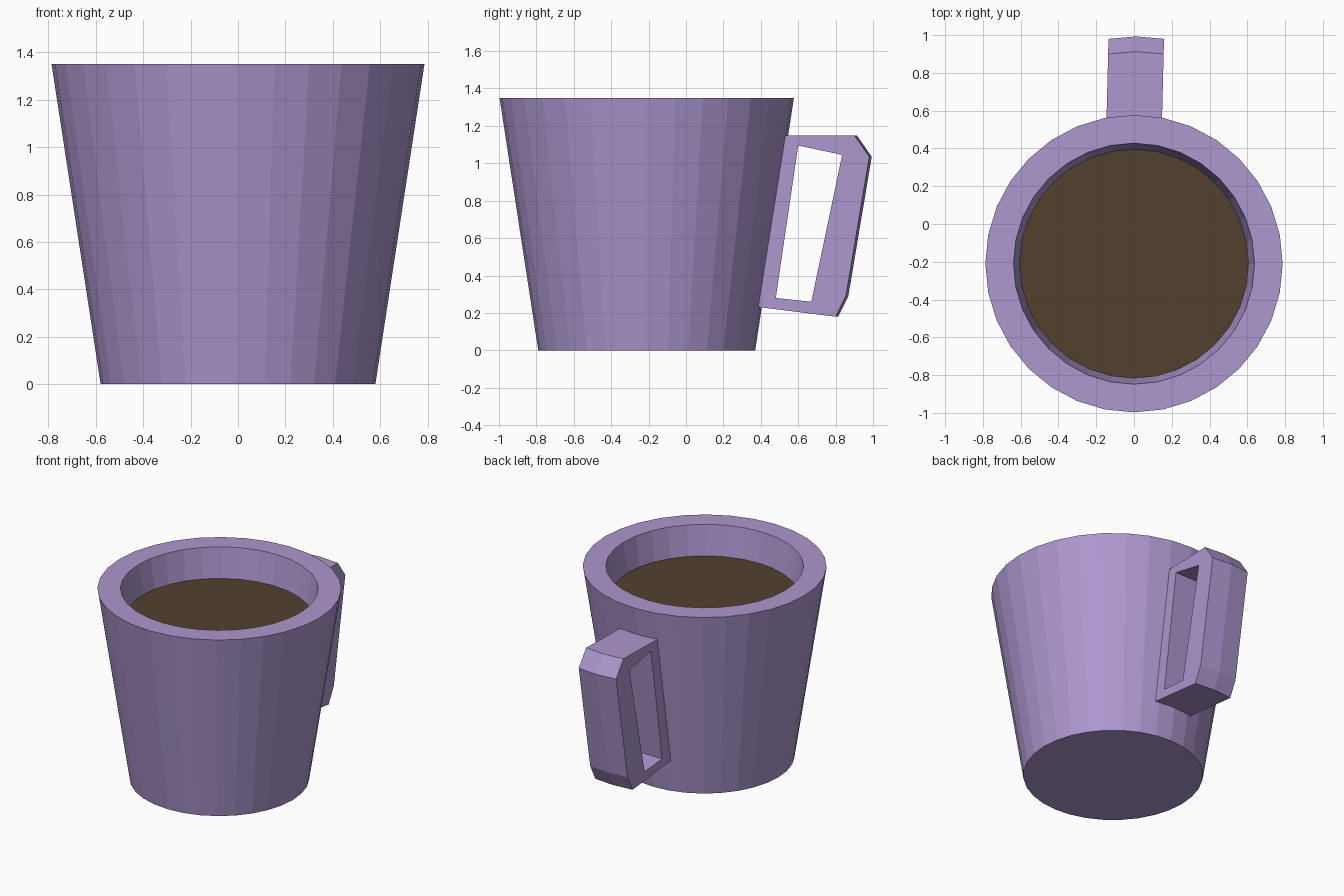
import bpy, bmesh
from math import sin, cos, pi

if "Cube" in bpy.data.objects:
    bpy.data.objects.remove(bpy.data.objects["Cube"])

CY = -0.21   # cup axis in y
N = 32       # cup sides


def material(name, rgb):
    m = bpy.data.materials.new(name)
    m.diffuse_color = (*rgb, 1)
    m.use_nodes = True
    m.node_tree.nodes["Principled BSDF"].inputs["Base Color"].default_value = m.diffuse_color
    return m


def finish(bm, name, mat):
    bmesh.ops.recalc_face_normals(bm, faces=bm.faces)
    me = bpy.data.meshes.new(name)
    bm.to_mesh(me)
    bm.free()
    me.materials.append(mat)
    ob = bpy.data.objects.new(name, me)
    bpy.context.collection.objects.link(ob)
    return ob


def lathe(name, profile, mat):
    """Revolve (radius, z) points about the cup axis and cap both ends."""
    bm = bmesh.new()
    rings = [[bm.verts.new((r * sin(2 * pi * i / N), CY + r * cos(2 * pi * i / N), z))
              for i in range(N)] for r, z in profile]
    for a, b in zip(rings, rings[1:]):
        for i in range(N):
            j = (i + 1) % N
            bm.faces.new((a[i], a[j], b[j], b[i]))
    bm.faces.new(rings[0])
    bm.faces.new(rings[-1])
    return finish(bm, name, mat)


purple = material("purple_glaze", (0.42, 0.31, 0.62))
brown = material("coffee_brown", (0.085, 0.052, 0.028))

# Tapered hollow cup and the drink inside it
lathe("cup_body", [(0.58, 0), (0.787, 1.35), (0.638, 1.35), (0.45, 0.12)], purple)
lathe("coffee", [(0.595, 1.08), (0.606, 1.14)], brown)

# Handle: outline and opening in (y, z), lofted over three x stations
# with the middle one pushed out to follow the cup's curve
outer = [(0.50, 1.15), (0.90, 1.15), (0.98, 1.035), (0.855, 0.29), (0.80, 0.18), (0.36, 0.235)]
hole = [(0.60, 1.095), (0.835, 1.045), (0.67, 0.26), (0.48, 0.28)]
bm = bmesh.new()
sides = {-1: [], 1: []}
for loop, bulge in ((outer, 0.013), (hole, 0)):
    rows = [[bm.verts.new((0.147 * s + 0.025 * (y - 0.5), y + (bulge if s == 0 else 0), z))
             for y, z in loop] for s in (-1, 0, 1)]
    for a, b in zip(rows, rows[1:]):
        for i in range(len(loop)):
            j = (i + 1) % len(loop)
            bm.faces.new((a[i], a[j], b[j], b[i]))
    for s, row in ((-1, rows[0]), (1, rows[2])):
        sides[s] += [bm.edges.get((row[i - 1], row[i])) for i in range(len(row))]
for edges in sides.values():
    bmesh.ops.triangle_fill(bm, edges=edges, use_beauty=True)
finish(bm, "handle", purple)
